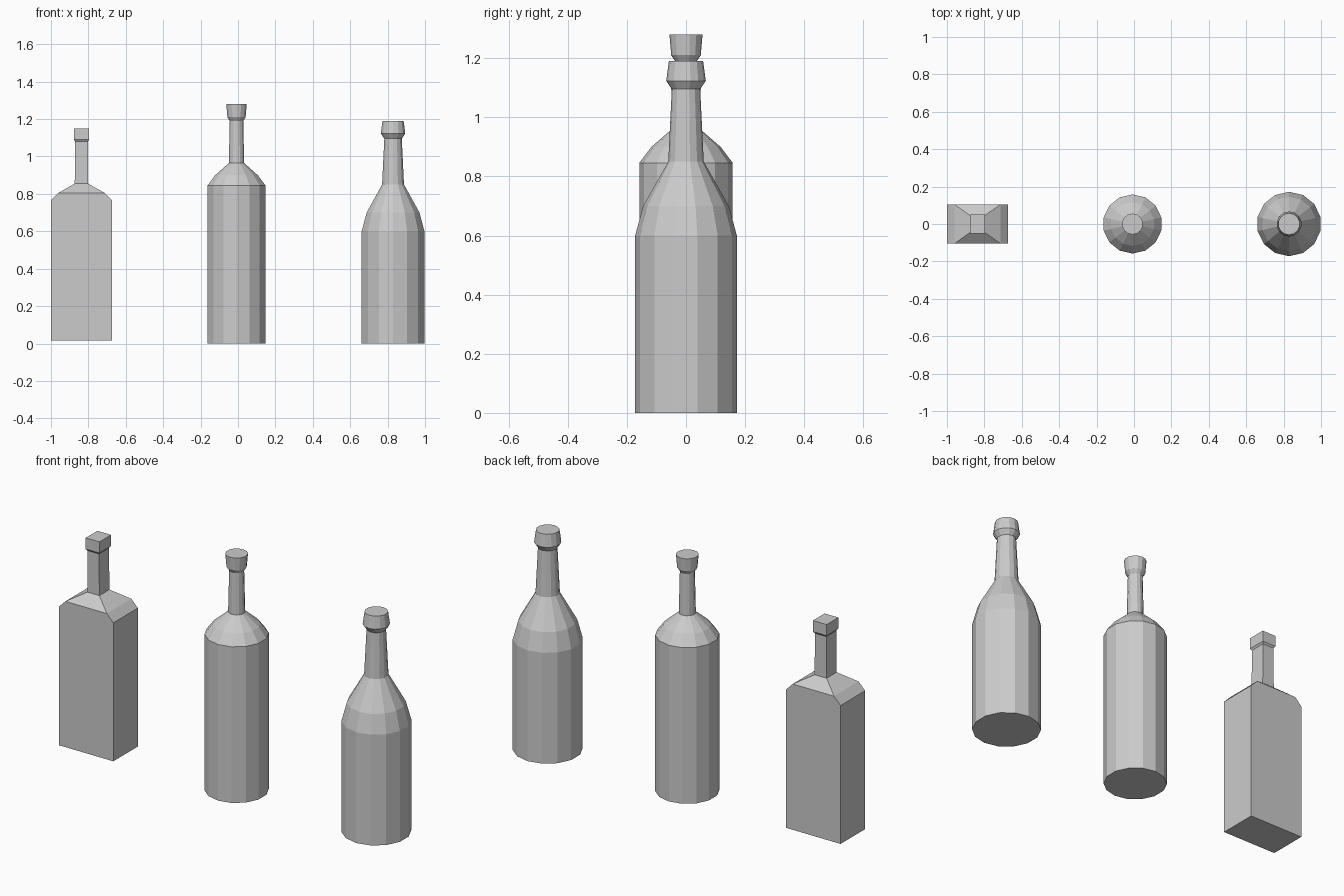
import bpy, bmesh
from math import sin, cos, pi

if "Cube" in bpy.data.objects:
    bpy.data.objects.remove(bpy.data.objects["Cube"])


def loft(name, x, rings):
    """Skin a closed flat-shaded solid through rings of points, bottom to top."""
    bm = bmesh.new()
    loops = [[bm.verts.new(p) for p in ring] for ring in rings]
    n = len(loops[0])
    for low, high in zip(loops, loops[1:]):
        for i in range(n):
            j = (i + 1) % n
            bm.faces.new((low[i], low[j], high[j], high[i]))
    bm.faces.new(loops[0][::-1])
    bm.faces.new(loops[-1])
    bmesh.ops.recalc_face_normals(bm, faces=bm.faces)
    mesh = bpy.data.meshes.new(name)
    bm.to_mesh(mesh)
    bm.free()
    obj = bpy.data.objects.new(name, mesh)
    obj.location.x = x
    bpy.context.collection.objects.link(obj)
    return obj


def circle(r, z, n=14):
    return [(r * sin(2 * pi * i / n), -r * cos(2 * pi * i / n), z) for i in range(n)]


def rect(hx, hy, z):
    return [(-hx, -hy, z), (hx, -hy, z), (hx, hy, z), (-hx, hy, z)]


# Square bottle: slab body, chamfered shoulders, square neck and stopper
square = [(.163, .105, .015), (.163, .105, .765), (.124, .105, .805),
          (.036, .043, .855), (.034, .043, 1.08), (.041, .05, 1.09), (.041, .05, 1.15)]
loft("square_bottle", -.837, [rect(*p) for p in square])

# Tall round bottle: straight body, short shoulder, slim neck, flared stopper
tall = [(.158, 0), (.158, .846), (.117, .90), (.042, .965),
        (.037, 1.19), (.05, 1.21), (.056, 1.28)]
loft("tall_round_bottle", -.008, [circle(*p) for p in tall])

# Wide round bottle: low body, long sloping shoulder, tapered neck and collar
wide = [(.172, 0), (.172, .60), (.145, .70), (.06, .85),
        (.048, 1.095), (.067, 1.123), (.058, 1.19)]
loft("wide_round_bottle", .829, [circle(*p) for p in wide])
